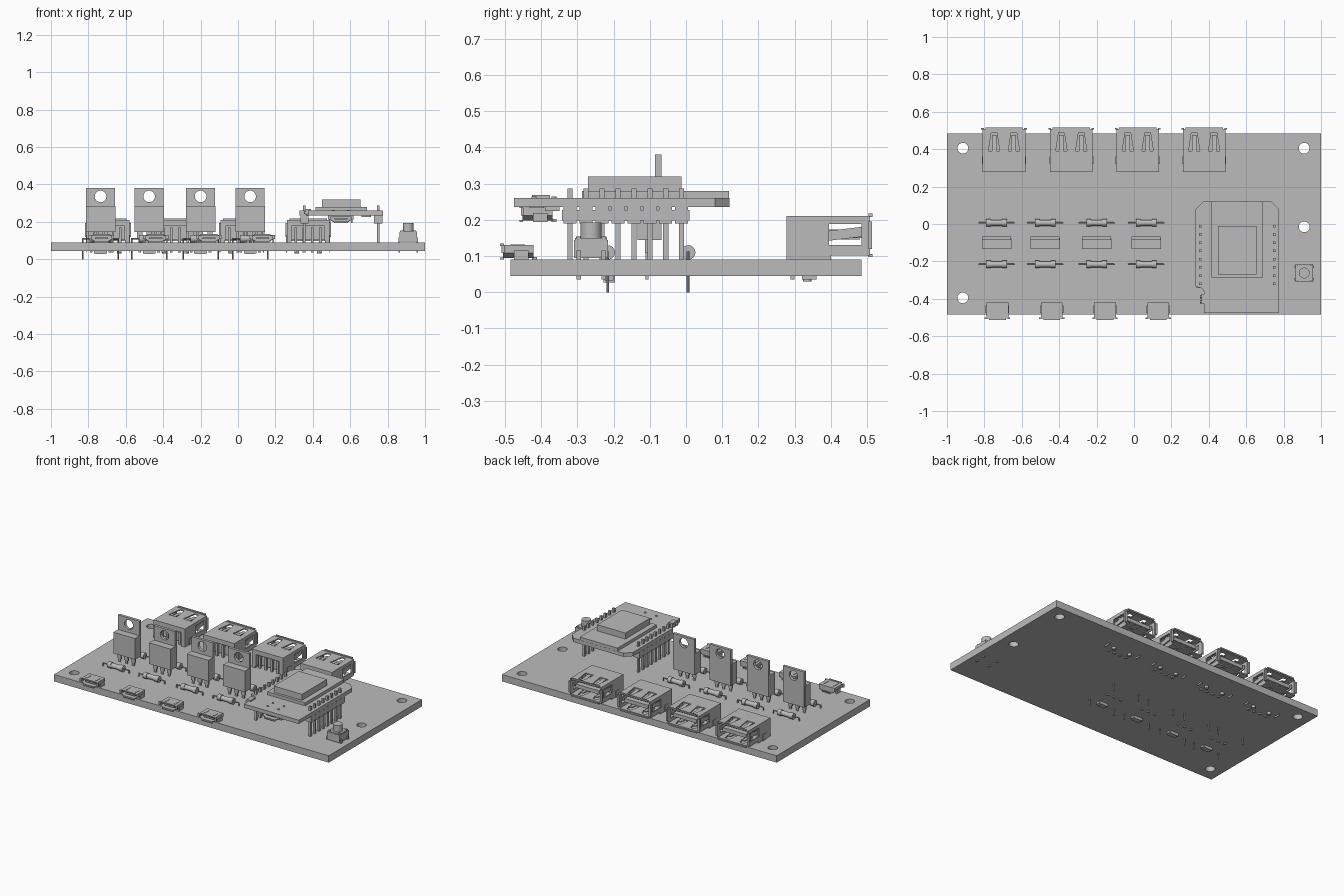
import bpy, bmesh, math
from mathutils import Matrix, Vector

cube = bpy.data.objects.get("Cube")
if cube:
    bpy.data.objects.remove(cube, do_unlink=True)

grey = bpy.data.materials.new("plain grey")
grey.use_nodes = True
COLOUR = (0.5, 0.5, 0.5, 1)
grey.diffuse_color = COLOUR
grey.node_tree.nodes["Principled BSDF"].inputs["Base Color"].default_value = COLOUR


def box(bm, x, y, z, tilt=0):
    """Box from three (low, high) ranges, tilted about x."""
    mid = Vector([(a + b) / 2 for a, b in (x, y, z)])
    size = [b - a for a, b in (x, y, z)]
    m = Matrix.Translation(mid) @ Matrix.Rotation(tilt, 4, 'X') @ Matrix.Diagonal((*size, 1))
    bmesh.ops.create_cube(bm, size=1, matrix=m)


def cyl(bm, start, end, r, sides=16):
    a, b = Vector(start), Vector(end)
    turn = (b - a).to_track_quat('Z', 'Y').to_matrix().to_4x4()
    bmesh.ops.create_cone(bm, cap_ends=True, segments=sides, radius1=r, radius2=r,
                          depth=(b - a).length, matrix=Matrix.Translation((a + b) / 2) @ turn)


def prism(bm, pts, axis, low, high):
    """Extrude a flat outline along 'Y' or 'Z'."""
    def put(p, d):
        return (p[0], d, p[1]) if axis == 'Y' else (p[0], p[1], d)
    lower = [bm.verts.new(put(p, low)) for p in pts]
    upper = [bm.verts.new(put(p, high)) for p in pts]
    faces = [bm.faces.new(lower), bm.faces.new(upper)]
    for i in range(len(pts)):
        j = (i + 1) % len(pts)
        faces.append(bm.faces.new((lower[i], lower[j], upper[j], upper[i])))
    bmesh.ops.recalc_face_normals(bm, faces=faces)


def make(name, build, spots=((0, 0, 0),), cuts=(), smooth=False):
    """Build one mesh, subtract the cuts, and place a linked copy at every spot."""
    def mesh_object(n, fn):
        bm = bmesh.new()
        fn(bm)
        me = bpy.data.meshes.new(n)
        bm.to_mesh(me)
        bm.free()
        ob = bpy.data.objects.new(n, me)
        bpy.context.collection.objects.link(ob)
        return ob
    first = mesh_object(name, build)
    first.data.materials.append(grey)
    bpy.ops.object.select_all(action='DESELECT')
    bpy.context.view_layer.objects.active = first
    first.select_set(True)
    for fn in cuts:
        cutter = mesh_object("cutter", fn)
        cutter.hide_render = True
        mod = first.modifiers.new("cut", 'BOOLEAN')
        mod.object, mod.solver = cutter, 'EXACT'
        bpy.ops.object.modifier_apply(modifier=mod.name)
        bpy.data.objects.remove(cutter, do_unlink=True)
    if smooth:
        bpy.ops.object.shade_smooth_by_angle()
    for i, spot in enumerate(spots):
        ob = first if i == 0 else bpy.data.objects.new(f"{name}_{i + 1}", first.data)
        if i:
            bpy.context.collection.objects.link(ob)
        ob.location = spot


TOP, UNDER = 0.09, 0.045

# Main circuit board with mounting holes
holes = [(-0.915, 0.405), (0.91, 0.405), (0.91, -0.015), (-0.915, -0.395)]
make("main_board", lambda bm: box(bm, (-1, 1), (-0.485, 0.485), (UNDER, TOP)),
     cuts=[lambda bm, h=h: cyl(bm, (*h, 0), (*h, 0.2), 0.029, 32) for h in holes], smooth=True)

# Large sockets along the back edge; local x is centred
SOCKETS = [(x, 0, 0) for x in (-0.695, -0.335, 0.02, 0.375)]


def shell_slots(bm):
    for s in (-1, 1):
        c = s * 0.053
        prism(bm, [(c - .03, .39), (c + .03, .39), (c + .015, .488), (c - .015, .488)], 'Z', .195, .23)
        prism(bm, [(c - .03, .41), (c + .03, .41), (c + .015, .488), (c - .015, .488)], 'Z', .08, .12)
        box(bm, sorted((s * .1, s * .13)), (.395, .485), (.13, .188))


make("socket_shell", lambda bm: box(bm, (-.114, .114), (.278, .508), (.102, .21)), SOCKETS, cuts=[
    lambda bm: box(bm, (-.106, .106), (.36, .6), (.11, .202)),
    lambda bm: box(bm, (-.085, .085), (.2, .31), (.05, .18)), shell_slots])


def socket_details(bm):
    for s in (-1, 1):
        # Feet, side lips, side springs and locating pegs
        box(bm, sorted((s * .09, s * .114)), (.278, .4), (TOP, .103))
        box(bm, sorted((s * .108, s * .122)), (.504, .514), (.12, .195))
        box(bm, sorted((s * .098, s * .104)), (.39, .49), (.148, .175), .12)
        cyl(bm, (s * .06, .335, .03), (s * .06, .335, TOP), .012)
        # Top and bottom springs
        for z, t in ((.198, -.1), (.114, .1)):
            box(bm, (s * .053 - .012, s * .053 + .012), (.385, .475), (z - .003, z + .003), t)
        box(bm, sorted((s * .114, s * .118)), (.32, .36), (.035, .13))
    # Flared lips and contact tongue
    box(bm, (-.1, .1), (.504, .515), (.208, .217))
    box(bm, (-.1, .1), (.504, .515), (.098, .106))
    box(bm, (-.085, .085), (.35, .49), (.15, .174))
    # Contact legs
    for i in range(4):
        x = -.066 + i * .044
        box(bm, (x - .007, x + .007), (.288, .3), (.035, .17))
        box(bm, (x - .007, x + .007), (.288, .32), (.16, .17))
        box(bm, (x - .008, x + .008), (.36, .48), (.146, .151))


make("socket_contacts", socket_details, SOCKETS, smooth=True)

# Upright power transistors
PARTS_X = (-0.735, -0.475, -0.2, 0.065)
TRANSISTORS = [(x, 0, 0) for x in PARTS_X]
make("transistor_tab", lambda bm: box(bm, (-.078, .078), (-.086, -.068), (.145, .38)), TRANSISTORS,
     cuts=[lambda bm: cyl(bm, (0, -.2, .336), (0, .1, .336), .031, 32)], smooth=True)


def transistor_body(bm):
    box(bm, (-.079, .079), (-.134, -.078), (.145, .284))
    for x in (-.05, 0, .05):
        box(bm, (x - .014, x + .014), (-.113, -.103), (.11, .146))
        box(bm, (x - .007, x + .007), (-.112, -.104), (.035, .112))


make("transistor_body", transistor_body, TRANSISTORS)


# Resistors in two rows, bent leads passing through the board
def resistor(bm):
    cyl(bm, (-.05, 0, .11), (.05, 0, .11), .016)
    for s in (-1, 1):
        cyl(bm, (s * .03, 0, .11), (s * .055, 0, .11), .02)
        cyl(bm, (s * .05, 0, .11), (s * .096, 0, .11), .004, 8)
        cyl(bm, (s * .094, 0, .112), (s * .094, 0, 0), .004, 8)


make("resistor", resistor, [(x, y, 0) for x in PARTS_X for y in (.006, -.216)], smooth=True)


# Small chips soldered beneath the board
def chip(bm):
    box(bm, (-.026, .026), (-.016, .016), (.027, UNDER))
    for s in (-1, 1):
        box(bm, sorted((s * .02, s * .034)), (-.012, .012), (.032, UNDER))


make("underside_chip", chip, [(x, -.212, 0) for x in PARTS_X])


# Small charging ports; local origin is at the base centre of the mouth
def port_outline(k):
    return [(-.058 * k, .04), (.058 * k, .04), (.058 * k, .018), (.04 * k, .004), (-.04 * k, .004), (-.058 * k, .018)]


def port_details(bm):
    box(bm, (-.035, .035), (.012, .05), (.018, .026))
    box(bm, (-.045, .045), (-.008, .002), (.038, .044))
    box(bm, (-.038, .038), (-.008, .002), (0, .006))
    for s in (-1, 1):
        box(bm, sorted((s * .056, s * .068)), (-.004, .004), (.018, .04))
        box(bm, sorted((s * .055, s * .063)), (.03, .07), (0, .025))
        box(bm, (s * .034 - .005, s * .034 + .005), (.02, .06), (.039, .042))
    for i in range(5):
        x = -.026 + i * .013
        box(bm, (x - .003, x + .003), (.08, .094), (0, .008))


PORTS = [(x, -.505, TOP) for x in (-.73, -.44, -.155, .13)] + [(.55, -.452, .194)]
make("port_shell", lambda bm: prism(bm, port_outline(1), 'Y', 0, .084), PORTS,
     cuts=[lambda bm: prism(bm, [(x * .92, .022 + (z - .022) * .75) for x, z in port_outline(1)], 'Y', -.1, .05)])
make("port_details", port_details, PORTS)

# Raised controller board with notched front corner
OUTLINE = [(.33, .08), (.33, -.335), (.365, -.345), (.375, -.365), (.375, -.475),
           (.775, -.475), (.775, .08), (.735, .12), (.37, .12)]
make("controller_board", lambda bm: prism(bm, OUTLINE, 'Z', .235, .26))


def radio(bm):
    box(bm, (.415, .69), (-.287, .119), (.26, .28))
    box(bm, (.45, .655), (-.27, -.012), (.28, .32))


make("radio_module", radio)


# Pin headers carrying the controller board
def headers(bm):
    for x in (.355, .75):
        for i in range(8):
            y = -.32 + i * .044
            box(bm, (x - .022, x + .022), (y - .018, y + .018), (.19, .235))
            box(bm, (x - .022, x + .022), (y - .022, y + .022), (.198, .227))
            box(bm, (x - .007, x + .007), (y - .007, y + .007), (.08, .287))


make("pin_headers", headers)


# Side reset switch and small components on the controller
def small_parts(bm):
    box(bm, (.36, .39), (-.425, -.375), (.238, .268))
    for y in (-.415, -.388):
        cyl(bm, (.362, y, .25), (.352, y, .25), .009)
    for x in (.51, .59):
        for y in (-.365, -.42):
            cyl(bm, (x, y, .255), (x, y, .264), .007)
    box(bm, (.66, .71), (-.39, -.35), (.225, .235))
    box(bm, (.49, .61), (-.25, -.13), (.22, .235))


make("controller_small_parts", small_parts, smooth=True)


# Push button
def button(bm):
    box(bm, (-.047, .047), (-.047, .047), (.095, .145))
    box(bm, (-.044, .044), (-.044, .044), (.145, .15))
    cyl(bm, (0, 0, .145), (0, 0, .193), .029, 32)
    for sx in (-1, 1):
        for sy in (-1, 1):
            cyl(bm, (sx * .035, sy * .035, .148), (sx * .035, sy * .035, .154), .007)
            box(bm, sorted((sx * .044, sx * .053)), (sy * .034 - .006, sy * .034 + .006), (.035, .115))


make("push_button", button, [(.91, -.262, 0)], smooth=True)
